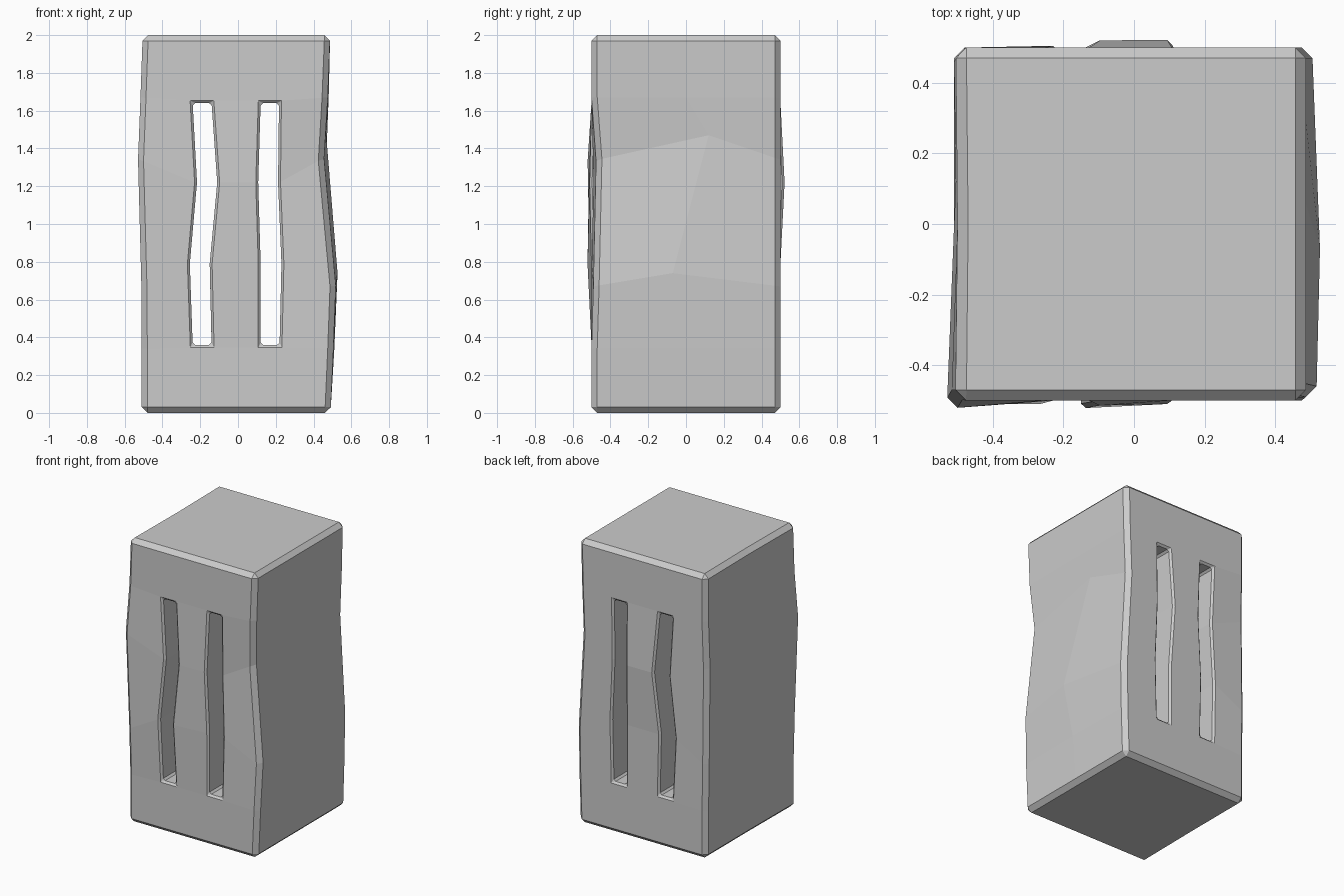
import bpy
import bmesh

if "Cube" in bpy.data.objects:
    bpy.data.objects.remove(bpy.data.objects["Cube"])

# Column x positions for each of six rows (bottom to top); columns 1-2 and 3-4 bound the slots
SLOTS = [(-.24, -.14, .12, .22), (-.24, -.14, .12, .22), (-.255, -.15, .12, .23),
         (-.217, -.11, .107, .212), (-.24, -.14, .12, .217), (-.24, -.14, .12, .217)]
LEFT = {"front": (-.51, -.51, -.512, -.53, -.517, -.505),
        "mid": (-.505, -.505, -.51, -.505, -.50, -.50),
        "back": (-.505, -.505, -.51, -.51, -.505, -.505)}
RIGHT = {"front": (.49, .505, .517, .455, .475, .488),
         "mid": (.49, .51, .527, .467, .48, .488),
         "back": (.49, .50, .505, .467, .48, .488)}
SLOT_Z = (0, .36, .79, 1.22, 1.64, 2)
EDGE_Z = (0, .34, .67, 1.34, 1.67, 2)
# Bulges of the two middle rows, as distance from the centre plane
BULGE = {"front": {2: (.51, .51, .522, .50, .50, .49), 3: (.522, .50, .515, .51, .49, .475)},
         "back": {2: (.50, .49, .50, .50, .50, .50), 3: (.49, .505, .52, .522, .50, .50)}}
LAST = 5

bm = bmesh.new()
grid = {}


def point(side, col, row):
    """Shared vertex of the carved block."""
    key = (side, col, row)
    if key not in grid:
        xs = (LEFT[side][row],) + SLOTS[row] + (RIGHT[side][row],)
        z = (EDGE_Z if col in (0, LAST) else SLOT_Z)[row]
        if side == "mid":
            y = {2: -.07, 3: .12}.get(row, 0) if col in (0, LAST) else 0
            if col in (0, LAST):
                z += {2: .07, 3: .13}.get(row, 0)
        else:
            y = BULGE[side].get(row, (.50,) * 6)[col]
            y *= -1 if side == "front" else 1
        grid[key] = bm.verts.new((xs[col], y, z))
    return grid[key]


def quad(*keys):
    bm.faces.new([point(*k) for k in keys])


# Front and back faces, leaving the slot cells open
for side in ("front", "back"):
    for c in range(LAST):
        for r in range(LAST):
            if c in (1, 3) and 1 <= r <= 3:
                continue
            quad((side, c, r), (side, c + 1, r), (side, c + 1, r + 1), (side, c, r + 1))

# Side, bottom and top faces, split along the middle
for a, b in (("front", "mid"), ("mid", "back")):
    for i in range(LAST):
        for end in (0, LAST):
            quad((a, end, i), (b, end, i), (b, end, i + 1), (a, end, i + 1))
            quad((a, i, end), (b, i, end), (b, i + 1, end), (a, i + 1, end))

# Slot walls running straight through the block
for c in (1, 3):
    for r in range(1, 4):
        for k in (c, c + 1):
            quad(("front", k, r), ("back", k, r), ("back", k, r + 1), ("front", k, r + 1))
    for r in (1, 4):
        quad(("front", c, r), ("back", c, r), ("back", c + 1, r), ("front", c + 1, r))

bmesh.ops.recalc_face_normals(bm, faces=bm.faces)


def chamfer(slot_edges, width):
    """Flat bevel on the sharp edges of the slots or of the outer block."""
    chosen = []
    for e in bm.edges:
        m = (e.verts[0].co + e.verts[1].co) / 2
        inside = abs(m.x) < .35 and .2 < m.z < 1.8
        if inside == slot_edges and e.calc_face_angle(0) > .9:
            chosen.append(e)
    bmesh.ops.bevel(bm, geom=chosen, offset=width, offset_type='OFFSET',
                    segments=1, profile=.5, affect='EDGES', clamp_overlap=True)


chamfer(True, .013)
chamfer(False, .03)
bmesh.ops.recalc_face_normals(bm, faces=bm.faces)

mesh = bpy.data.meshes.new("slotted_block")
bm.to_mesh(mesh)
bm.free()
block = bpy.data.objects.new("slotted_block", mesh)
bpy.context.collection.objects.link(block)
